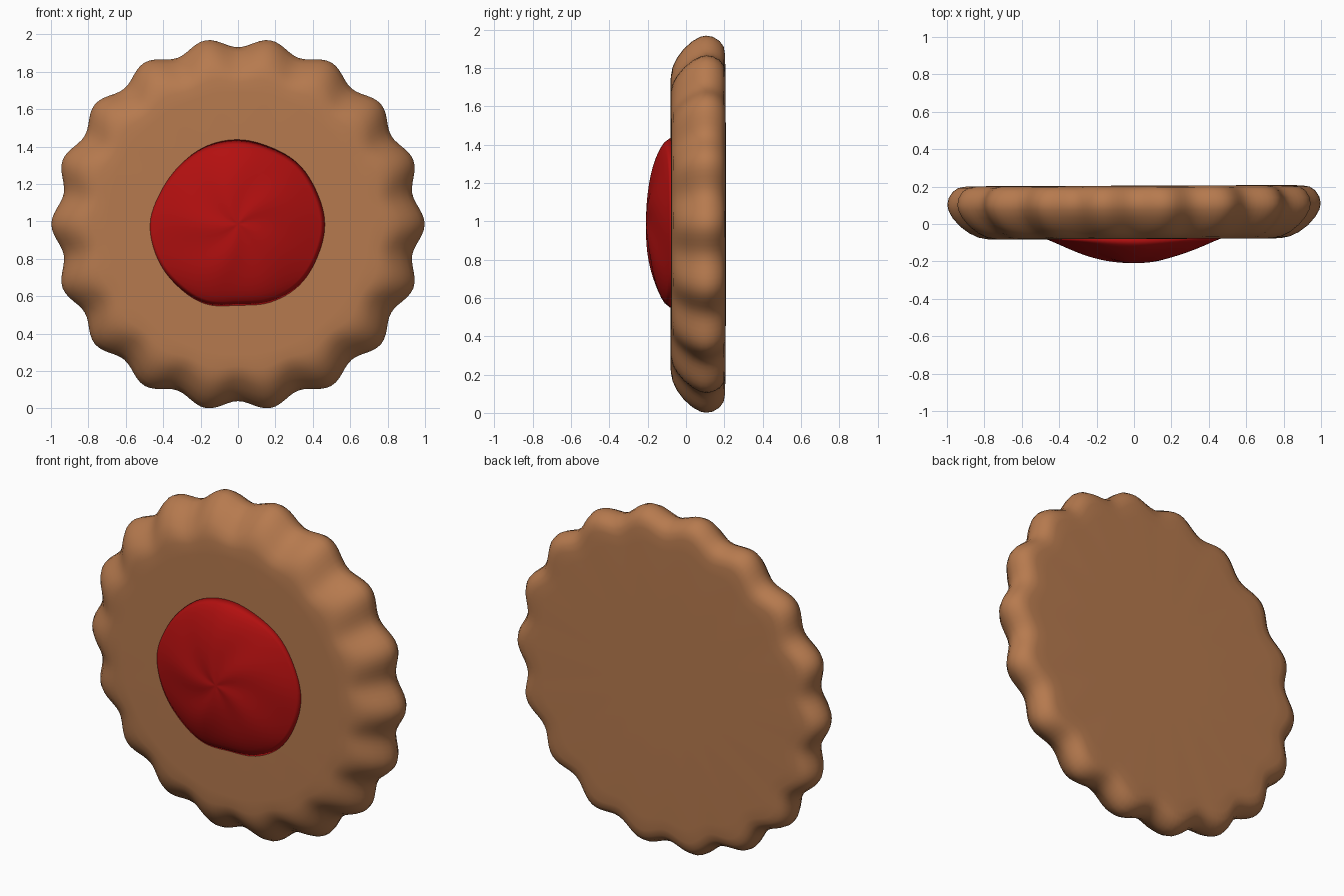
import bpy, bmesh, math

cube = bpy.data.objects.get("Cube")
if cube:
    bpy.data.objects.remove(cube, do_unlink=True)

CENTRE_Z = 0.985
TAU = 2 * math.pi


def make_material(name, colour):
    mat = bpy.data.materials.new(name)
    mat.use_nodes = True
    mat.diffuse_color = colour
    bsdf = next(n for n in mat.node_tree.nodes if n.type == 'BSDF_PRINCIPLED')
    bsdf.inputs["Base Color"].default_value = colour
    return mat


def make_rings(name, mat, rings, steps, point):
    """Loft rings round the y axis and close both ends with a fan."""
    bm = bmesh.new()
    loops = [[bm.verts.new(point(ring, TAU * i / steps)) for i in range(steps)]
             for ring in rings]
    for a, b in zip(loops, loops[1:]):
        for i in range(steps):
            j = (i + 1) % steps
            bm.faces.new((a[i], a[j], b[j], b[i]))
    for loop in (loops[0], loops[-1]):
        mid = bm.verts.new((0, sum(v.co.y for v in loop) / steps, CENTRE_Z))
        for i in range(steps):
            bm.faces.new((loop[i], loop[(i + 1) % steps], mid))
    bmesh.ops.recalc_face_normals(bm, faces=bm.faces)
    mesh = bpy.data.meshes.new(name)
    bm.to_mesh(mesh)
    bm.free()
    mesh.materials.append(mat)
    mesh.shade_smooth()
    obj = bpy.data.objects.new(name, mesh)
    bpy.context.collection.objects.link(obj)
    return obj


# Biscuit with a scalloped, rounded rim: (radius, depth)
biscuit_profile = [(0.3, -0.08), (0.7, -0.08), (0.78, -0.079), (0.83, -0.07),
                   (0.88, -0.047), (0.93, -0.01), (0.97, 0.035), (0.992, 0.075),
                   (0.998, 0.105), (0.992, 0.14), (0.97, 0.175), (0.94, 0.196),
                   (0.9, 0.203), (0.82, 0.205), (0.3, 0.205)]


def biscuit_point(ring, a):
    r, y = ring
    fade = min(1, max(0, (r - 0.7) / 0.2))
    r -= 0.026 * fade * (1 - math.cos(18 * a))
    x = r * math.cos(a)
    return x, y + 0.004 * x, CENTRE_Z + r * math.sin(a)


# Jam dome with an uneven outline: radii at even angles
outline = [0.47, 0.46, 0.46, 0.45, 0.455, 0.455, 0.45, 0.46,
           0.488, 0.482, 0.47, 0.465, 0.437, 0.455, 0.467, 0.465]


def outline_radius(a):
    t = a / TAU * len(outline)
    i = int(t)
    f = t - i
    p, q, r, s = (outline[(i + k) % len(outline)] for k in (-1, 0, 1, 2))
    return q + 0.5 * f * (r - p + f * (2*p - 5*q + 4*r - s + f * (3*(q - r) + s - p)))


def jam_point(s, a):
    r = s * outline_radius(a)
    power = 1.2 - 0.6 * math.sin(a) ** 2
    lumps = 0.004 * s * (1 - s) * math.sin(5 * a + 4 * s) * 4
    y = -0.076 - 0.132 * max(0, 1 - s * s) ** power + lumps
    return r * math.cos(a), y, CENTRE_Z + r * math.sin(a)


biscuit_mat = make_material("biscuit brown", (0.47, 0.195, 0.077, 1))
jam_mat = make_material("jam red", (0.45, 0.005, 0.005, 1))

make_rings("biscuit", biscuit_mat, biscuit_profile, 216, biscuit_point)
make_rings("jam_filling", jam_mat, [1 - k / 16 for k in range(16)], 96, jam_point)
